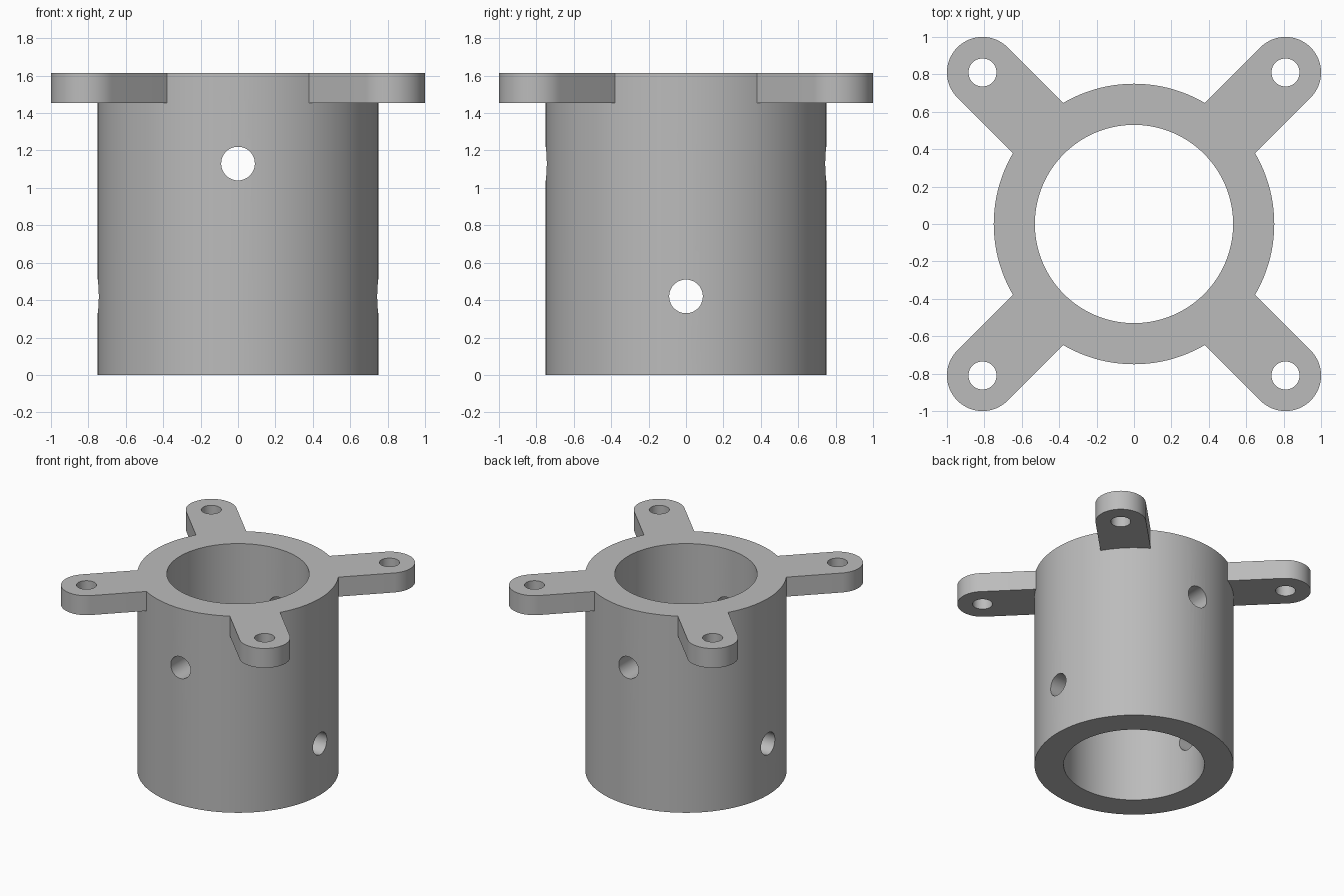
import bpy
import math
from mathutils import Matrix, Vector

cube = bpy.data.objects.get("Cube")
if cube:
    bpy.data.objects.remove(cube, do_unlink=True)

HEIGHT = 1.615
ARM_BOTTOM = 1.455
OUTER_R, BORE_R = 0.75, 0.53
LUG_AT, LUG_R, LUG_HOLE_R = 0.81, 0.19, 0.075
PIN_R = 0.09

grey = bpy.data.materials.new("plain grey")
grey.use_nodes = True
colour = (0.5, 0.5, 0.5, 1)
grey.diffuse_color = colour
grey.node_tree.nodes["Principled BSDF"].inputs["Base Color"].default_value = colour


def cylinder(name, radius, depth, centre, rotation=(0, 0, 0), sides=64):
    bpy.ops.mesh.primitive_cylinder_add(vertices=sides, radius=radius, depth=depth,
                                        location=centre, rotation=rotation)
    obj = bpy.context.object
    obj.name = name
    obj.data.materials.append(grey)
    return obj


def arm(name, angle):
    """Straight bar with a rounded outer end, extruded upward."""
    reach = LUG_AT * math.sqrt(2)
    outline = [(0.6, -LUG_R)]
    steps = 32
    for i in range(steps + 1):
        a = -math.pi / 2 + math.pi * i / steps
        outline.append((reach + LUG_R * math.cos(a), LUG_R * math.sin(a)))
    outline.append((0.6, LUG_R))
    n = len(outline)
    verts = [(x, y, z) for z in (ARM_BOTTOM, HEIGHT) for x, y in outline]
    faces = [tuple(reversed(range(n))), tuple(range(n, 2 * n))]
    faces += [(i, (i + 1) % n, n + (i + 1) % n, n + i) for i in range(n)]
    mesh = bpy.data.meshes.new(name)
    mesh.from_pydata(verts, [], faces)
    mesh.transform(Matrix.Rotation(angle, 4, "Z"))
    mesh.materials.append(grey)
    obj = bpy.data.objects.new(name, mesh)
    bpy.context.collection.objects.link(obj)
    return obj


def combine(target, tool, operation):
    """Apply a boolean, then discard the tool."""
    mod = target.modifiers.new(operation, "BOOLEAN")
    mod.operation, mod.solver, mod.object = operation, "EXACT", tool
    bpy.context.view_layer.objects.active = target
    bpy.ops.object.modifier_apply(modifier=mod.name)
    bpy.data.objects.remove(tool, do_unlink=True)


# Sleeve with four mounting arms
body = cylinder("flanged_sleeve", OUTER_R, HEIGHT, (0, 0, HEIGHT / 2), sides=128)
for k in range(4):
    combine(body, arm("mounting_arm", math.radians(45 + 90 * k)), "UNION")

# Central bore
combine(body, cylinder("bore_cutter", BORE_R, 3, (0, 0, HEIGHT / 2), sides=128), "DIFFERENCE")

# Bolt holes in the arm ends
for sx in (-1, 1):
    for sy in (-1, 1):
        centre = Vector((sx * LUG_AT, sy * LUG_AT, HEIGHT))
        combine(body, cylinder("bolt_hole_cutter", LUG_HOLE_R, 1, centre, sides=48), "DIFFERENCE")

# Cross holes: upper pair front to back, lower pair side to side
for z, rotation in ((1.13, (math.pi / 2, 0, 0)), (0.42, (0, math.pi / 2, 0))):
    combine(body, cylinder("pin_hole_cutter", PIN_R, 3, (0, 0, z), rotation, 48), "DIFFERENCE")

bpy.ops.object.select_all(action="DESELECT")
body.select_set(True)
bpy.context.view_layer.objects.active = body
bpy.ops.object.shade_smooth_by_angle(angle=math.radians(30))
